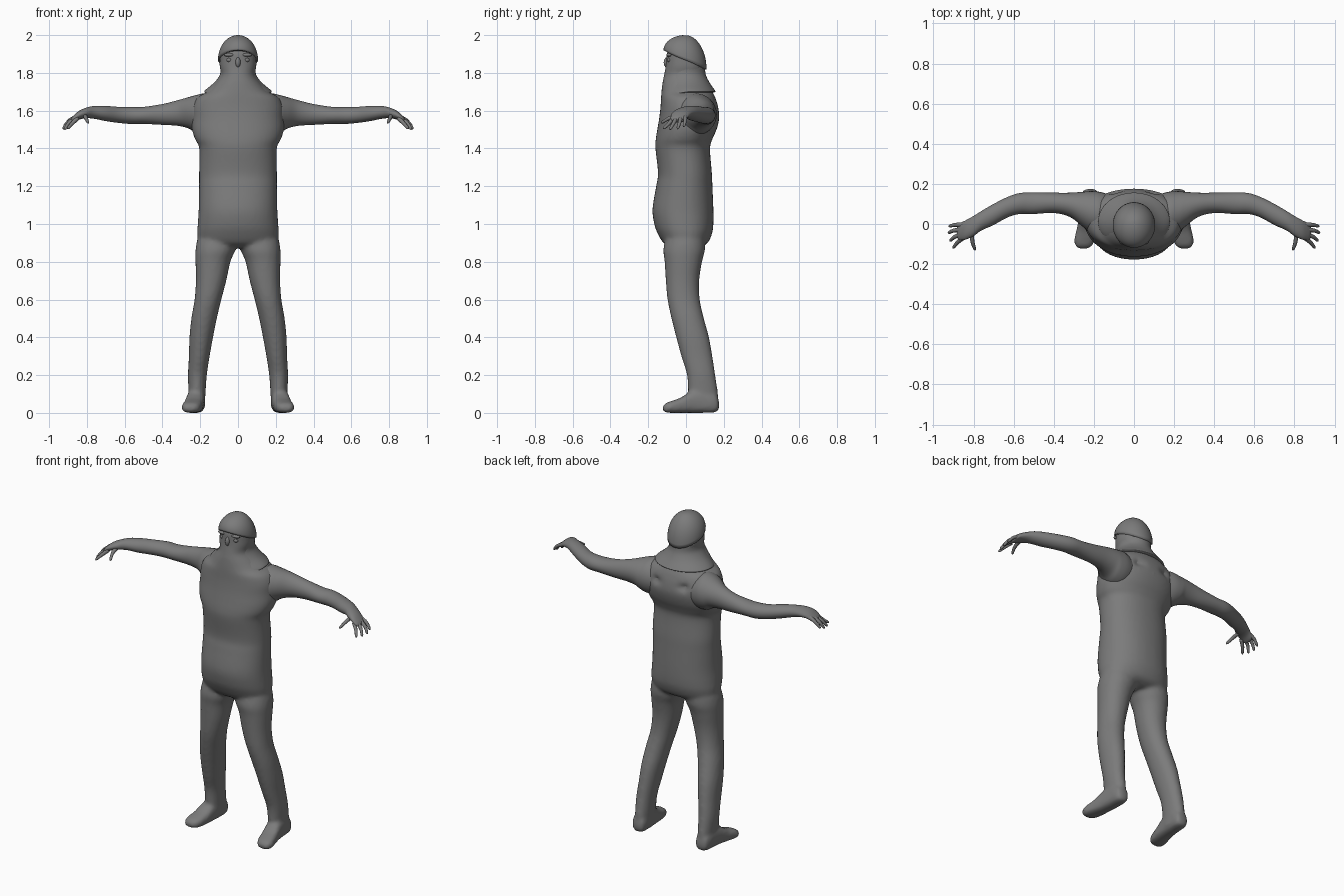
import bpy, bmesh, math
from mathutils import Vector

if "Cube" in bpy.data.objects:
    bpy.data.objects.remove(bpy.data.objects["Cube"])

grey = bpy.data.materials.new("grey")
grey.diffuse_color = (0.2, 0.2, 0.2, 1)
grey.use_nodes = True
grey.node_tree.nodes["Principled BSDF"].inputs["Base Color"].default_value = grey.diffuse_color


def spline(rows, steps):
    """Catmull-Rom interpolation through rows of numbers."""
    out = []
    for i in range(len(rows) - 1):
        p = [rows[max(0, min(len(rows) - 1, i + k))] for k in (-1, 0, 1, 2)]
        for s in range(steps):
            t = s / steps
            out.append([0.5 * (2 * b + (c - a) * t + (2 * a - 5 * b + 4 * c - d) * t * t
                               + (3 * b - a - 3 * c + d) * t ** 3) for a, b, c, d in zip(*p)])
    return out + [list(rows[-1])]


def skin(bm, rings):
    """Skin a list of closed rings and cap both ends."""
    vs = [[bm.verts.new(p) for p in r] for r in rings]
    n = len(vs[0])
    for a, b in zip(vs, vs[1:]):
        for i in range(n):
            bm.faces.new((a[i], a[(i + 1) % n], b[(i + 1) % n], b[i]))
    bm.faces.new(vs[0])
    bm.faces.new(vs[-1])


def loft(bm, rows, axis, exp=2.0, n=32, steps=5, flip=1):
    """Rows are (position on axis, u_min, u_max, v_min, v_max)."""
    rings = []
    for w, u0, u1, v0, v1 in spline(rows, steps):
        ring = []
        for k in range(n):
            t = 2 * math.pi * k / n
            c, s = math.cos(t), math.sin(t)
            u = (u0 + u1) / 2 + (u1 - u0) / 2 * math.copysign(abs(c) ** (2 / exp), c)
            v = (v0 + v1) / 2 + (v1 - v0) / 2 * math.copysign(abs(s) ** (2 / exp), s)
            x, y, z = {"x": (w, u, v), "y": (u, w, v), "z": (u, v, w)}[axis]
            ring.append((x * flip, y, z))
        rings.append(ring)
    skin(bm, rings)


def tube(bm, pts, r0, r1, n=10):
    """Tapered tube through points, for the digits."""
    pts = [Vector(p) for p in spline(pts, 4)]
    rings = []
    for i, p in enumerate(pts):
        d = (pts[min(i + 1, len(pts) - 1)] - pts[max(i - 1, 0)]).normalized()
        a = d.cross(Vector((0, 0, 1))).normalized()
        b = d.cross(a)
        f = i / (len(pts) - 1)
        r = (r0 + (r1 - r0) * f) * (0.5 if i == len(pts) - 1 else 1)
        rings.append([p + a * r * math.cos(2 * math.pi * k / n) + b * r * math.sin(2 * math.pi * k / n)
                      for k in range(n)])
    skin(bm, rings)


def ball(bm, loc, size):
    for v in bmesh.ops.create_uvsphere(bm, u_segments=16, v_segments=10, radius=1)["verts"]:
        v.co = Vector(loc) + Vector([a * b for a, b in zip(v.co, size)])


def finish(bm, name, mirror=False, voxel=0, smooth=0):
    bmesh.ops.recalc_face_normals(bm, faces=bm.faces)
    me = bpy.data.meshes.new(name)
    bm.to_mesh(me)
    bm.free()
    me.materials.append(grey)
    me.polygons.foreach_set("use_smooth", [True] * len(me.polygons))
    ob = bpy.data.objects.new(name, me)
    bpy.context.collection.objects.link(ob)
    if mirror:
        ob.modifiers.new("mirror", "MIRROR").use_mirror_merge = False
    if voxel:
        m = ob.modifiers.new("blend", "REMESH")
        m.mode, m.voxel_size, m.use_smooth_shade = "VOXEL", voxel, True
        s = ob.modifiers.new("soften", "SMOOTH")
        s.factor, s.iterations = 0.5, smooth
    return ob


# Body: torso, neck, head core, legs and feet blended together
bm = bmesh.new()
torso = [(0.875, .15, -.08, .07), (0.90, .205, -.12, .115), (0.95, .215, -.15, .138), (1.0, .213, -.168, .145),
         (1.08, .208, -.177, .145), (1.2, .206, -.158, .14), (1.27, .206, -.148, .137), (1.4, .205, -.162, .127),
         (1.45, .228, -.16, .14), (1.5, .243, -.152, .162), (1.56, .243, -.142, .176), (1.62, .24, -.135, .17),
         (1.67, .215, -.132, .155), (1.70, .165, -.13, .14), (1.75, .118, -.124, .115), (1.79, .09, -.116, .1),
         (1.83, .097, -.108, .095), (1.87, .097, -.104, .095), (1.91, .093, -.1, .09), (1.95, .06, -.07, .06)]
loft(bm, [(z, -w, w, f, b) for z, w, f, b in torso], "z", 2.2, 48)
for v in bm.verts:  # two dents in the upper back
    if v.co.y > 0:
        d = math.hypot(abs(v.co.x) - .09, v.co.z - 1.61)
        v.co.y -= .035 * math.exp(-(d / .018) ** 2)
leg = [(0.03, .175, .265, .0, .172), (0.1, .172, .262, .01, .17), (0.2, .165, .265, .005, .155),
       (0.3, .15, .26, -.025, .14), (0.4, .132, .257, -.052, .122), (0.5, .112, .247, -.077, .095),
       (0.6, .088, .23, -.098, .073), (0.7, .062, .223, -.107, .07), (0.8, .04, .225, -.113, .085),
       (0.86, .015, .225, -.12, .1), (0.92, .0, .215, -.11, .1), (0.98, .02, .19, -.1, .09)]
foot = [(.175, .195, .24, .02, .06), (.155, .178, .26, .003, .1), (.09, .175, .268, .0, .12),
        (.03, .178, .275, .0, .115), (-.03, .185, .287, .0, .08), (-.08, .195, .298, .0, .062),
        (-.11, .21, .292, .003, .05), (-.122, .23, .275, .012, .035)]
for side in (1, -1):
    loft(bm, leg, "z", 2.1, flip=side)
    loft(bm, foot, "y", 2.8, flip=side)
finish(bm, "body", voxel=.011, smooth=5)

# Arms with palms
bm = bmesh.new()
loft(bm, [(.10, -.04, .14, 1.49, 1.66), (.17, -.055, .16, 1.47, 1.69), (.22, -.04, .163, 1.48, 1.683),
          (.26, -.01, .16, 1.505, 1.672), (.32, .035, .156, 1.52, 1.655), (.4, .055, .156, 1.525, 1.635),
          (.5, .05, .157, 1.53, 1.62), (.57, .05, .154, 1.53, 1.62), (.63, .033, .135, 1.535, 1.62),
          (.7, -.005, .10, 1.545, 1.625), (.76, -.032, .065, 1.557, 1.625), (.80, -.06, .04, 1.56, 1.617),
          (.84, -.078, .018, 1.553, 1.6), (.87, -.08, .003, 1.538, 1.575), (.882, -.065, -.015, 1.54, 1.56)],
     "x")
finish(bm, "arm", mirror=True)

# Fingers and thumb
bm = bmesh.new()
for base, mid, tip in [((.85, -.005, 1.57), (.89, -.004, 1.55), (.922, -.012, 1.515)),
                       ((.86, -.028, 1.565), (.9, -.033, 1.54), (.926, -.045, 1.503)),
                       ((.86, -.05, 1.56), (.895, -.065, 1.535), (.918, -.085, 1.5)),
                       ((.85, -.068, 1.56), (.88, -.092, 1.53), (.902, -.12, 1.505)),
                       ((.81, -.04, 1.575), (.805, -.09, 1.56), (.792, -.13, 1.535))]:
    tube(bm, [base, mid, tip], .0125, .007)
finish(bm, "fingers", mirror=True)

# Cap: dome with a rim that slopes down to the back
bm = bmesh.new()
rings = []
for scale, lift in [(.85, 0)] + [(math.cos(a), math.sin(a)) for a in [i * math.pi / 26 for i in range(13)]]:
    ring = []
    for k in range(40):
        t = 2 * math.pi * k / 40
        c, s = math.cos(t), math.sin(t)
        rim = 1.868 - .04 * s + (.012 if s < 0 else -.01) * s * s
        ring.append((.106 * c * scale, -.005 + .114 * s * scale, rim + (2 - rim) * lift))
    rings.append(ring)
skin(bm, rings)
finish(bm, "cap")

# Hood drape: collar lying over the back of the shoulders
bm = bmesh.new()
rings = []
for f, w, front, back, z in spline([(0, .094, -.1, .1, 1.83), (.3, .096, -.112, .105, 1.79),
                                    (.6, .125, -.122, .124, 1.75), (.9, .17, -.128, .15, 1.712),
                                    (1, .178, -.128, .156, 1.70), (1, .165, -.12, .14, 1.695)], 4):
    ring = []
    for k in range(40):
        t = 2 * math.pi * k / 40
        y = (front + back) / 2 + (back - front) / 2 * math.sin(t)
        ring.append((w * math.cos(t), y, z - .02 * f * max(0, -math.sin(t))))
    rings.append(ring)
skin(bm, rings)
finish(bm, "hood_drape")

# Face: eyes, brows and nose
bm = bmesh.new()
ball(bm, (0, -.1, 1.855), (.014, .018, .028))
for s in (1, -1):
    ball(bm, (.045 * s, -.087, 1.868), (.016, .012, .012))
    ball(bm, (.045 * s, -.088, 1.895), (.03, .016, .01))
finish(bm, "face")
